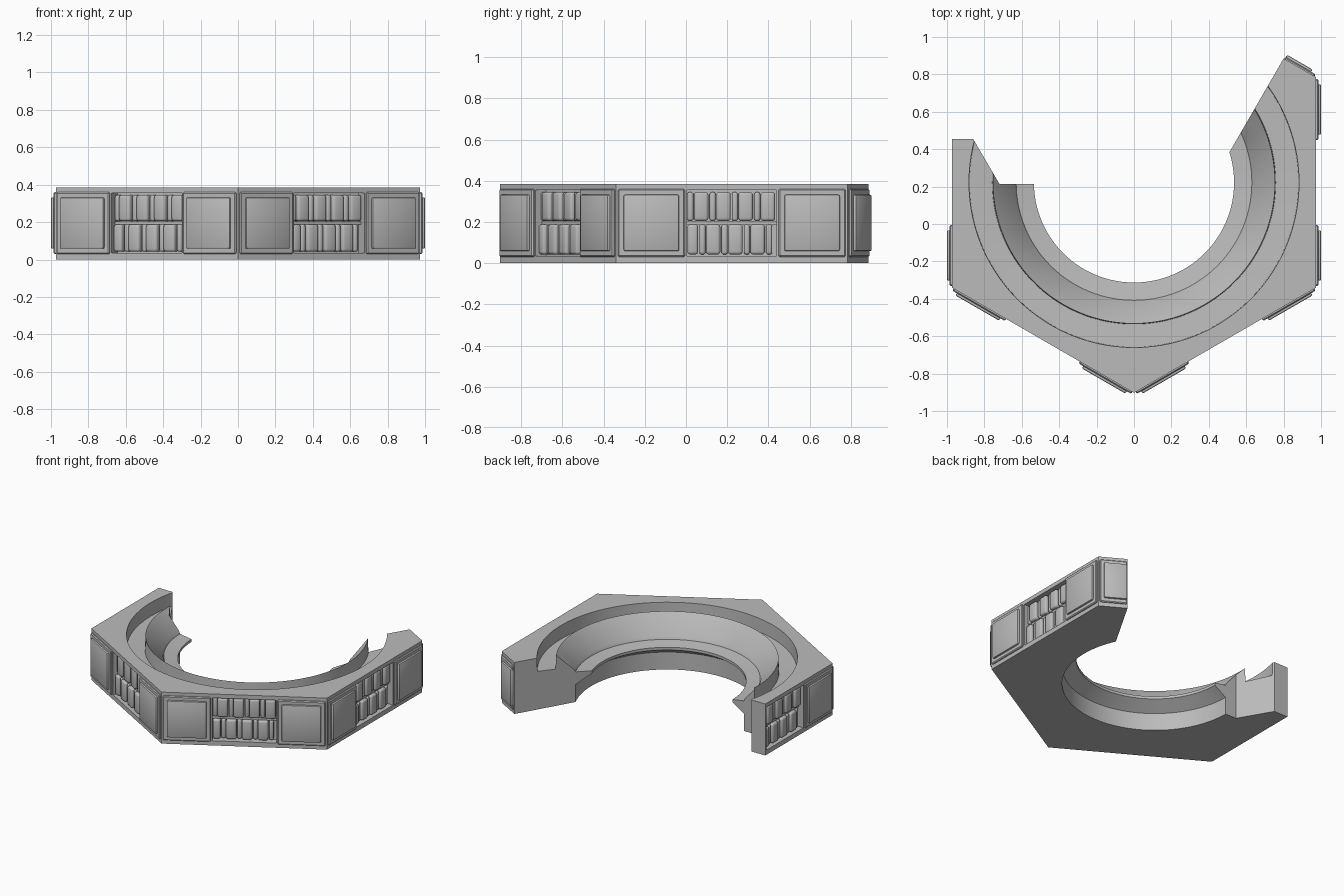
import bpy, bmesh, math
from mathutils import Matrix, Vector

if "Cube" in bpy.data.objects:
    bpy.data.objects.remove(bpy.data.objects["Cube"], do_unlink=True)

grey = bpy.data.materials.new("stone_grey")
grey.use_nodes = True
grey.diffuse_color = (0.5, 0.5, 0.5, 1)
grey.node_tree.nodes["Principled BSDF"].inputs["Base Color"].default_value = (0.5, 0.5, 0.5, 1)

CENTRE_Y, RADIUS, HEIGHT = 0.222, 1.125, 0.385


def make_object(name, bm, matrix=None):
    bmesh.ops.recalc_face_normals(bm, faces=bm.faces)
    mesh = bpy.data.meshes.new(name)
    bm.to_mesh(mesh)
    bm.free()
    obj = bpy.data.objects.new(name, mesh)
    bpy.context.collection.objects.link(obj)
    mesh.materials.append(grey)
    if matrix:
        obj.matrix_world = matrix
    return obj


def select_only(obj):
    bpy.ops.object.select_all(action='DESELECT')
    obj.select_set(True)
    bpy.context.view_layer.objects.active = obj


def smooth(obj, degrees=30):
    select_only(obj)
    bpy.ops.object.shade_smooth_by_angle(angle=math.radians(degrees))


def add_box(bm, u, y, z, bevel=0.0, segments=1):
    """Box from (low, high) ranges along the wall, into the wall and up."""
    size = Vector((u[1] - u[0], y[1] - y[0], z[1] - z[0]))
    middle = Vector((sum(u), sum(y), sum(z))) / 2
    verts = bmesh.ops.create_cube(bm, size=1, matrix=Matrix.Translation(middle)
                                  @ Matrix.Diagonal(size.to_4d()))["verts"]
    if bevel:
        edges = list({e for v in verts for e in v.link_edges})
        bmesh.ops.bevel(bm, geom=edges, offset=bevel, segments=segments,
                        profile=0.5, affect='EDGES')


def carve(target, cutter):
    cutter.hide_render = True
    mod = target.modifiers.new("carve", 'BOOLEAN')
    mod.operation, mod.solver, mod.object = 'DIFFERENCE', 'EXACT', cutter
    select_only(target)
    bpy.ops.object.modifier_apply(modifier=mod.name)
    bpy.data.objects.remove(cutter, do_unlink=True)


def wall_frame(index):
    """Local frame of a hexagon wall: x along it, y inward, z up."""
    def corner(i):
        a = math.radians(-90 + 60 * i)
        return Vector((RADIUS * math.cos(a), CENTRE_Y + RADIUS * math.sin(a), 0))
    start = corner(index)
    along = (corner(index + 1) - start).normalized()
    frame = Matrix.Rotation(math.atan2(along.y, along.x), 4, 'Z')
    return Matrix.Translation(start) @ frame


# Broken hexagonal block
outline = [(0, -0.903), (0.974, -0.34), (0.974, 0.785), (0.8, 0.885), (0.45, 0.28),
           (0, 0.215), (-0.72, 0.215), (-0.86, 0.455), (-0.974, 0.455), (-0.974, -0.34)]
bm = bmesh.new()
base = bm.faces.new([bm.verts.new((x, y, 0)) for x, y in outline])
top = bmesh.ops.extrude_face_region(bm, geom=[base])["geom"]
bmesh.ops.translate(bm, vec=(0, 0, HEIGHT), verts=[v for v in top if isinstance(v, bmesh.types.BMVert)])
block = make_object("ring_block", bm)

# Round opening: under-wall, thin lip, sloped seat and groove
profile = [(0, -0.1), (0.63, -0.1), (0.63, 0.13), (0.535, 0.19), (0.535, 0.21),
           (0.63, 0.225), (0.638, 0.245), (0.754, 0.378), (0.758, 0.275),
           (0.88, 0.285), (0.885, 0.5), (0, 0.5)]
bm = bmesh.new()
verts = [bm.verts.new((r, 0, z)) for r, z in profile]
edges = [bm.edges.new(pair) for pair in zip(verts, verts[1:])]
bmesh.ops.spin(bm, geom=verts + edges, axis=(0, 0, 1), cent=(0, 0, 0),
               angle=2 * math.pi, steps=112, use_merge=True)
bmesh.ops.remove_doubles(bm, verts=bm.verts, dist=0.0001)
carve(block, make_object("opening_cutter", bm, Matrix.Translation((0, CENTRE_Y, 0))))

# Recessed bays in the four complete walls
BAY = (0.345, 0.78)
walls = {"front_left": 0, "left": 1, "right": 4, "front_right": 5}
for name, index in walls.items():
    bm = bmesh.new()
    add_box(bm, BAY, (-0.05, 0.06), (0.035, 0.355))
    carve(block, make_object(name + "_bay_cutter", bm, wall_frame(index)))
smooth(block)


# Raised double-step panels
def panel(name, index, outer, inner):
    bm = bmesh.new()
    add_box(bm, outer, (-0.012, 0.01), (0.03, 0.36), 0.006)
    add_box(bm, inner, (-0.026, 0.0), (0.058, 0.332), 0.008, 2)
    smooth(make_object(name, bm, wall_frame(index)))


for name, index in walls.items():
    for label, start in (("first", 0.01), ("second", 0.79)):
        if (name, label) != ("right", "first"):
            panel(f"{name}_{label}_panel", index, (start, start + 0.325),
                  (start + 0.028, start + 0.297))
panel("back_broken_panel", 2, (0.01, 0.197), (0.038, 0.195))

# Two staggered rows of rounded blocks and narrow ribs in each bay
for name, index in walls.items():
    bm = bmesh.new()
    add_box(bm, BAY, (0.035, 0.065), (0.186, 0.204))
    for z, shift in (((0.205, 0.345), 0.0), ((0.042, 0.188), -0.05)):
        for i in range(5):
            start = BAY[0] + shift + i * 0.108
            for width, offset, depth, bevel in ((0.07, 0.034, 0.012, 0.014), (0.03, 0.002, 0.024, 0.013)):
                low = max(start + offset, BAY[0] + 0.002)
                high = min(start + offset + width, BAY[1] - 0.002)
                if high - low > 0.025:
                    add_box(bm, (low, high), (depth, 0.07), z, min(bevel, (high - low) * 0.4), 3)
    smooth(make_object(name + "_bay_blocks", bm, wall_frame(index)), 40)
